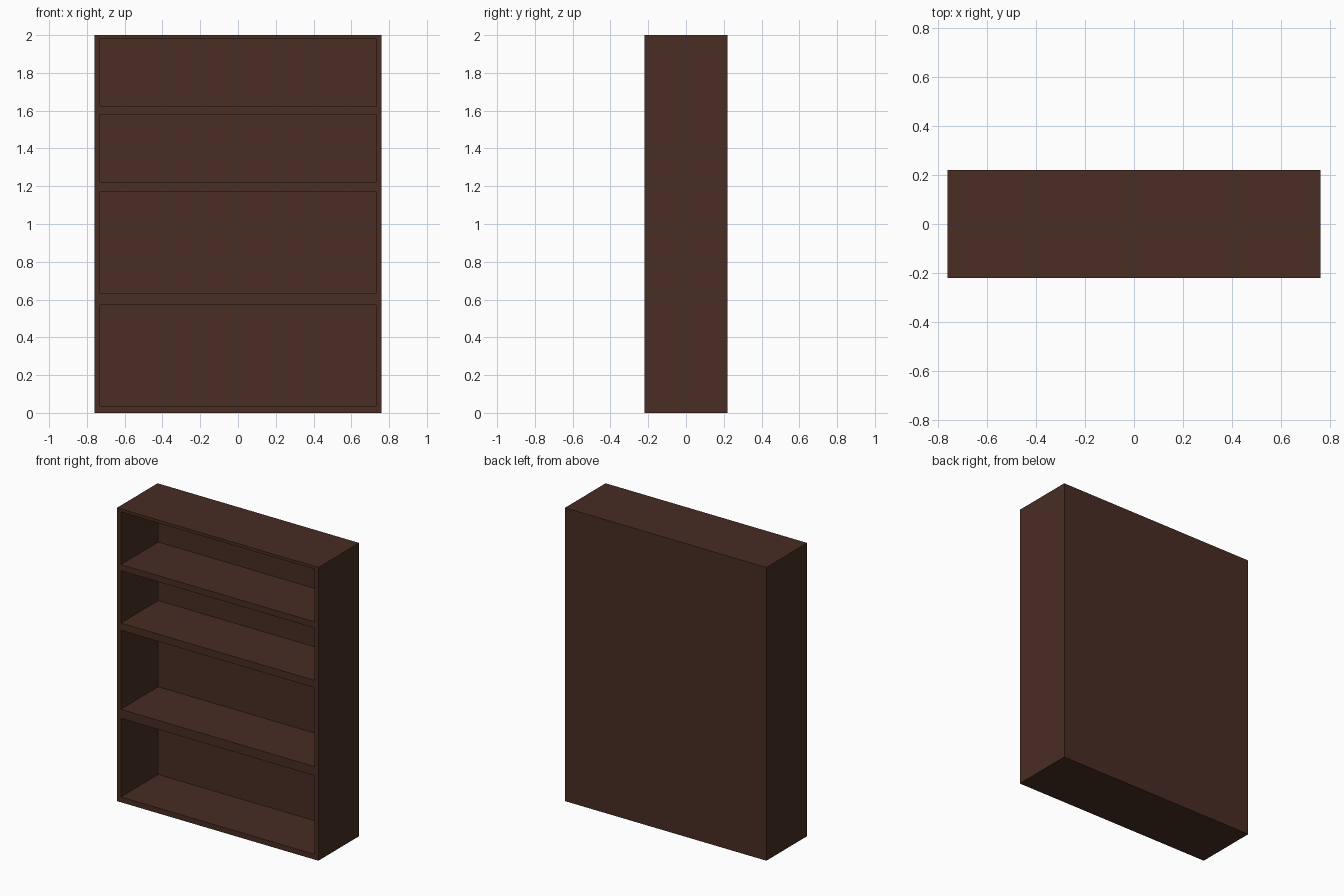
import bpy
import bmesh
from mathutils import Matrix, Vector

if "Cube" in bpy.data.objects:
    bpy.data.objects.remove(bpy.data.objects["Cube"])

# One dark wood colour for the whole bookcase
wood = bpy.data.materials.new("dark_brown_wood")
wood.diffuse_color = (0.065, 0.026, 0.017, 1.0)
wood.use_nodes = True
wood.node_tree.nodes["Principled BSDF"].inputs["Base Color"].default_value = wood.diffuse_color


def board(name, x, y, z):
    """Flat board spanning the (min, max) ranges on each axis."""
    bm = bmesh.new()
    size = Vector((x[1] - x[0], y[1] - y[0], z[1] - z[0]))
    centre = Vector((sum(x) / 2, sum(y) / 2, sum(z) / 2))
    bmesh.ops.create_cube(bm, size=1.0,
                          matrix=Matrix.Translation(-centre * 0) @ Matrix.Diagonal((*size, 1)))
    mesh = bpy.data.meshes.new(name)
    bm.to_mesh(mesh)
    bm.free()
    mesh.materials.append(wood)
    obj = bpy.data.objects.new(name, mesh)
    obj.location = centre
    bpy.context.collection.objects.link(obj)
    return obj


W, IN_W = 0.76, 0.73            # outer and inner half widths
FRONT, BACK_IN, BACK = -0.219, 0.183, 0.219

# Upright sides
board("left_side", (-W, -IN_W), (FRONT, BACK), (0, 2))
board("right_side", (IN_W, W), (FRONT, BACK), (0, 2))

# Back panel between the sides
board("back_panel", (-IN_W, IN_W), (BACK_IN, BACK), (0, 2))

# Horizontal boards, thicker towards the bottom
levels = {
    "bottom_board": (0.0, 0.036),
    "lower_shelf": (0.572, 0.634),
    "middle_shelf": (1.172, 1.222),
    "upper_shelf": (1.579, 1.621),
    "top_board": (1.98, 2.0),
}
for name, z in levels.items():
    board(name, (-IN_W, IN_W), (FRONT, BACK_IN), z)
